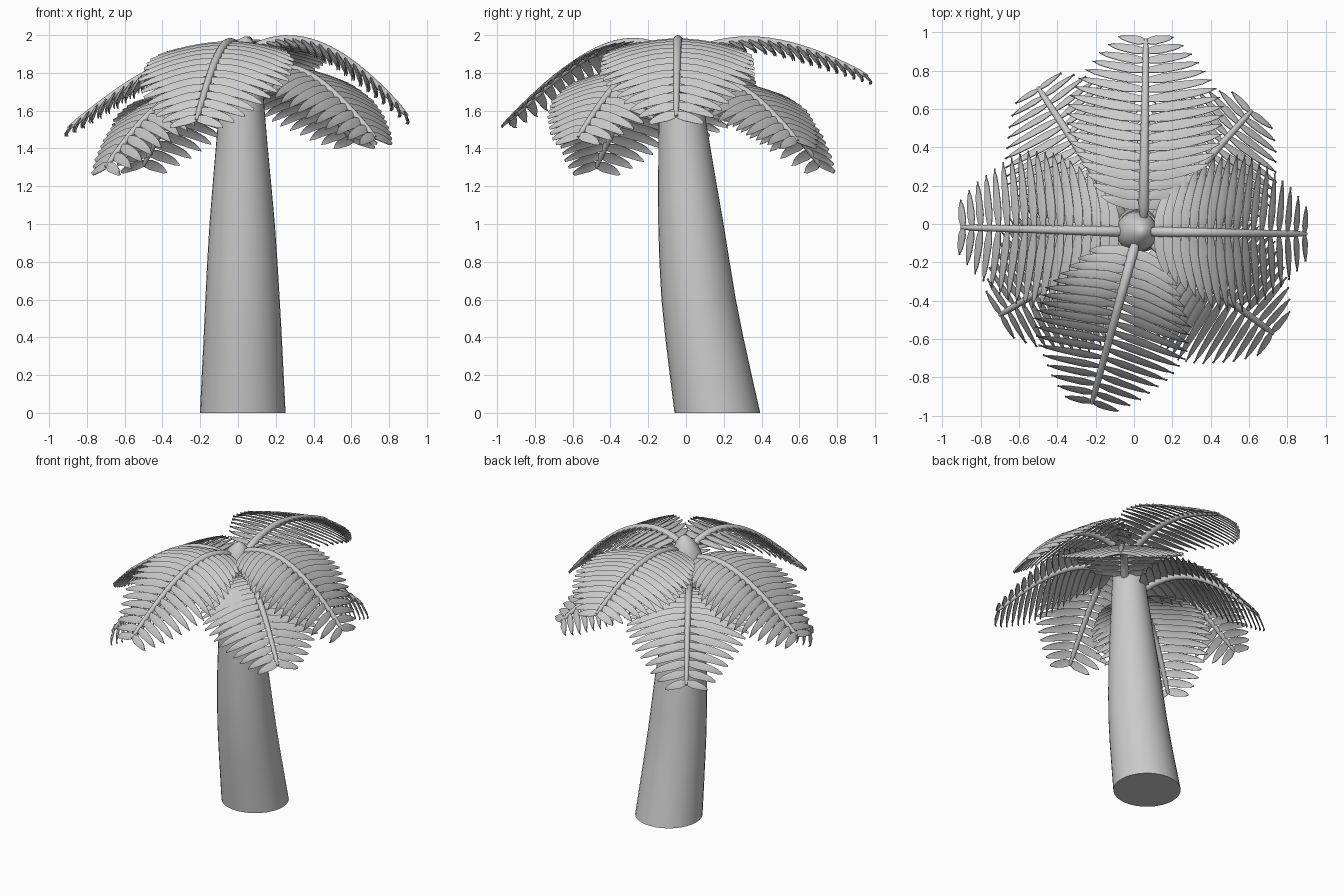
import bpy, bmesh, math
from mathutils import Vector

if "Cube" in bpy.data.objects:
    bpy.data.objects.remove(bpy.data.objects["Cube"])

UP = Vector((0, 0, 1))


def make_object(name, bm, thickness=0):
    bmesh.ops.recalc_face_normals(bm, faces=bm.faces)
    me = bpy.data.meshes.new(name)
    bm.to_mesh(me)
    bm.free()
    ob = bpy.data.objects.new(name, me)
    bpy.context.collection.objects.link(ob)
    bpy.context.view_layer.objects.active = ob
    ob.select_set(True)
    if thickness:
        mod = ob.modifiers.new("thickness", 'SOLIDIFY')
        mod.thickness = thickness
        mod.offset = 0
        bpy.ops.object.modifier_apply(modifier=mod.name)
    bpy.ops.object.shade_smooth_by_angle(angle=math.radians(40))
    ob.select_set(False)
    return ob


def lerp_table(table, t):
    for (a, va), (b, vb) in zip(table, table[1:]):
        if t <= b:
            return va + (vb - va) * (t - a) / (b - a)
    return table[-1][1]


def skin_rings(bm, rings):
    loops = [[bm.verts.new(p) for p in r] for r in rings]
    n = len(loops[0])
    for a, b in zip(loops, loops[1:]):
        for i in range(n):
            j = (i + 1) % n
            bm.faces.new((a[i], a[j], b[j], b[i]))
    bm.faces.new(loops[0])
    bm.faces.new(loops[-1])


def flat_ring(x, y, z, r, n=32):
    return [Vector((x + r * math.cos(k * math.tau / n), y + r * math.sin(k * math.tau / n), z))
            for k in range(n)]


def stacked(name, sections):
    bm = bmesh.new()
    skin_rings(bm, [flat_ring(*s) for s in sections])
    return make_object(name, bm)


# Leaning trunk (x, y, z, radius)
stacked("trunk", [
    (.025, .166, 0, .227), (.025, .131, .2, .217), (.025, .097, .4, .207),
    (.024, .067, .6, .197), (.023, .045, .8, .186), (.022, .026, 1.0, .173),
    (.021, .008, 1.2, .156), (.02, -.008, 1.4, .138), (.02, -.024, 1.6, .121),
    (.02, -.035, 1.78, .108)])

# Bullet-shaped bud on top of the trunk
stacked("crown_bud", [
    (.015, -.04, 1.72, .102), (.015, -.04, 1.8, .107), (.02, -.04, 1.86, .1),
    (.026, -.04, 1.91, .082), (.033, -.04, 1.95, .058), (.038, -.04, 1.98, .03),
    (.04, -.04, 1.993, .006)])


def cubic(zs, t):
    ks = (0, 1 / 3, 2 / 3, 1)
    total = 0
    for i, z in enumerate(zs):
        for j, k in enumerate(ks):
            if i != j:
                z *= (t - k) / (ks[i] - k)
        total += z
    return total


LENGTH = [(0, .17), (.15, .3), (.35, .415), (.55, .43), (.7, .375), (.9, .24), (1, .14)]
PAIRS = 18


def leaflet(bm, root, T, S, N, length, sweep):
    segs = 7
    rows = []
    for k in range(segs + 1):
        u = k / segs
        c = (root + S * length * (u - .04 * u * u)
             + T * length * (sweep * u + .1 * u * u) - N * length * (.03 * u + .13 * u * u))
        w = .029 * min(1, .5 + 2 * u) * math.sqrt(max(1 - u ** 2.2, .004))
        rows.append([bm.verts.new(c - T * w + N * .006),
                     bm.verts.new(c + N * .003),
                     bm.verts.new(c + T * w - N * .008)])
    for a, b in zip(rows, rows[1:]):
        for i in range(2):
            bm.faces.new((a[i], a[i + 1], b[i + 1], b[i]))


def frond(name, base, tip, zs):
    def at(t):
        return Vector((base[0] + (tip[0] - base[0]) * t, base[1] + (tip[1] - base[1]) * t, cubic(zs, t)))

    def frame(t):
        T = (at(t + .01) - at(t - .01)).normalized()
        S = T.cross(UP).normalized()
        return T, S, S.cross(T)

    # Central stem
    bm = bmesh.new()
    rings = []
    for k in range(19):
        t = k / 18
        T, S, N = frame(t)
        r = (.028 - .013 * t) * (.6 if k in (0, 18) else 1)
        rings.append([at(t) + r * (S * math.cos(a) + N * math.sin(a))
                      for a in (i * math.tau / 12 for i in range(12))])
    skin_rings(bm, rings)
    make_object(name + "_stem", bm)

    # Paired leaflets
    bm = bmesh.new()
    for k in range(PAIRS):
        t = .07 + .92 * k / (PAIRS - 1)
        T, S, N = frame(t)
        for side in (1, -1):
            leaflet(bm, at(t), T, S * side, N, lerp_table(LENGTH, t), .05 + .1 * t)
    make_object(name + "_leaflets", bm, thickness=.005)


# Fronds: base xy, tip xy, four heights along the stem
frond("back_frond", (.05, .03), (.062, .962), (1.90, 1.97, 1.915, 1.78))
frond("front_frond", (.01, -.09), (-.22, -.935), (1.90, 1.95, 1.80, 1.55))
frond("right_frond", (.07, -.04), (.897, -.052), (1.92, 1.968, 1.835, 1.57))
frond("left_frond", (-.04, -.04), (-.9, -.018), (1.84, 1.855, 1.715, 1.505))
frond("front_right_frond", (.08, -.09), (.725, -.57), (1.76, 1.82, 1.69, 1.46))
frond("back_right_frond", (.08, .0), (.612, .59), (1.67, 1.75, 1.645, 1.44))
frond("back_left_frond", (-.03, .0), (-.5, .71), (1.62, 1.71, 1.59, 1.31))
frond("front_left_frond", (-.04, -.08), (-.7, -.475), (1.62, 1.70, 1.57, 1.30))
